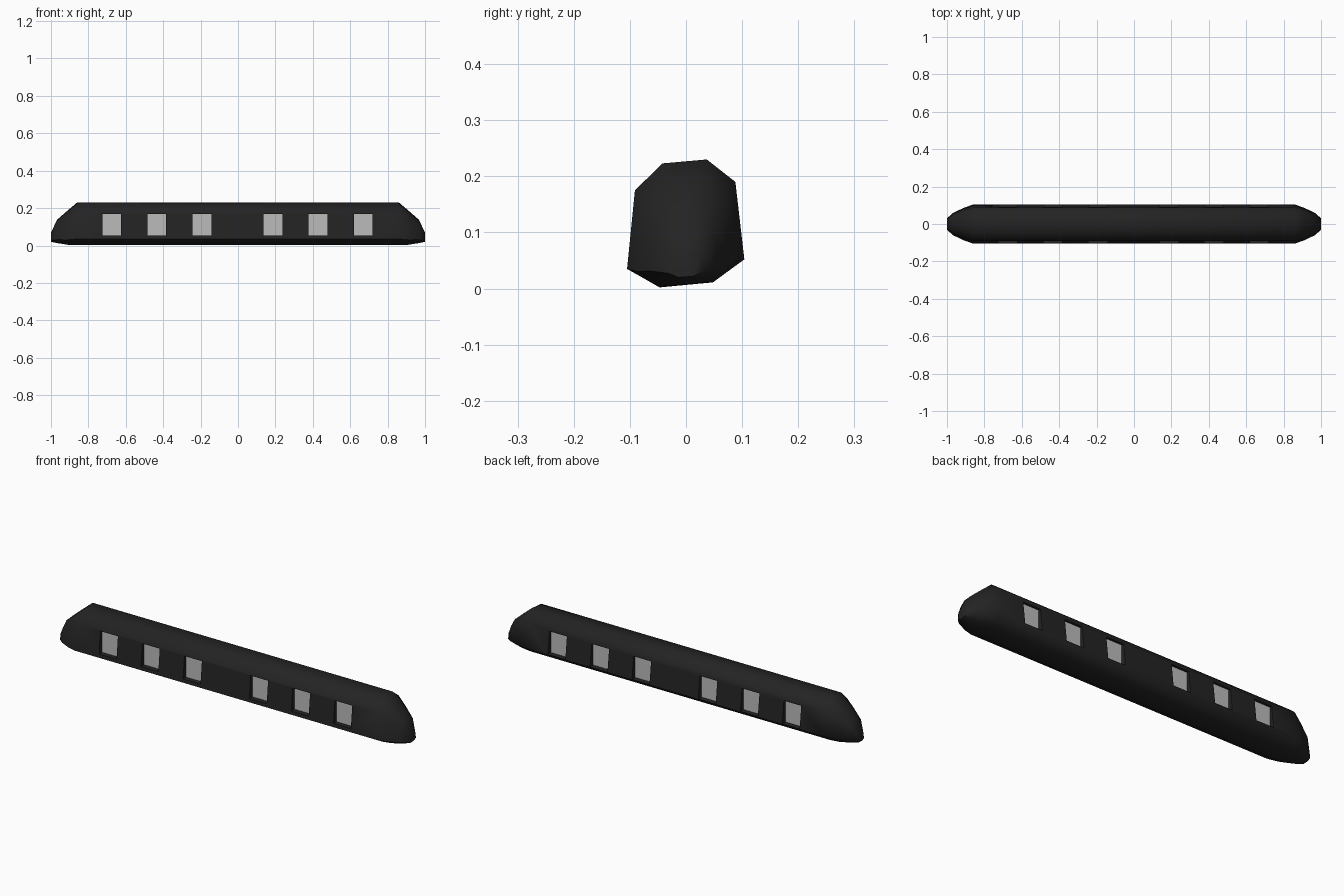
import bpy, bmesh, math

if "Cube" in bpy.data.objects:
    bpy.data.objects.remove(bpy.data.objects["Cube"])

# slightly rolled octagonal hull section (y, z)
SECTION = [(-0.105, 0.035), (-0.047, 0.002), (0.048, 0.011), (0.104, 0.052),
           (0.088, 0.19), (0.037, 0.23), (-0.042, 0.223), (-0.091, 0.175)]
# nose stations: x, width scale, bottom z, top z
NOSE = [(0.86, 1.0, 0.002, 0.23), (0.91, 0.83, 0.004, 0.188),
        (0.968, 0.57, 0.013, 0.137), (1.0, 0.29, 0.02, 0.068)]
WINDOW_X = [-0.675, -0.435, -0.193, 0.187, 0.428, 0.67]


def material(name, v):
    m = bpy.data.materials.new(name)
    m.diffuse_color = (v, v, v, 1)
    m.use_nodes = True
    m.node_tree.nodes["Principled BSDF"].inputs["Base Color"].default_value = m.diffuse_color
    return m


def mesh_object(name, bm, mat=None):
    bmesh.ops.recalc_face_normals(bm, faces=bm.faces)
    me = bpy.data.meshes.new(name)
    bm.to_mesh(me)
    bm.free()
    ob = bpy.data.objects.new(name, me)
    bpy.context.collection.objects.link(ob)
    if mat:
        me.materials.append(mat)
    return ob


def add_box(bm, x0, x1, y0, y1, z0, z1):
    r = bmesh.ops.create_cube(bm, size=1)
    for v in r["verts"]:
        v.co = (x0 if v.co.x < 0 else x1, y0 if v.co.y < 0 else y1,
                z0 if v.co.z < 0 else z1)


dark = material("dark_paint", 0.017)
grey = material("window_grey", 0.5)

# hull lofted from nose to nose
bm = bmesh.new()
stations = [(-x, w, b, t) for x, w, b, t in reversed(NOSE)] + NOSE
rings = [[bm.verts.new((x, y * w, b + (z - 0.002) / 0.228 * (t - b))) for y, z in SECTION]
         for x, w, b, t in stations]
for a, c in zip(rings, rings[1:]):
    for i in range(8):
        j = (i + 1) % 8
        bm.faces.new((a[i], a[j], c[j], c[i]))
bm.faces.new(rings[0])
bm.faces.new(rings[-1])
hull = mesh_object("train_hull", bm, dark)

# recesses and window panes on both sides
cut, panes = bmesh.new(), bmesh.new()
for x in WINDOW_X:
    for s in (-1, 1):
        add_box(cut, x - 0.05, x + 0.05, *sorted((s * 0.075, s * 0.2)), 0.053, 0.168)
        add_box(panes, x - 0.05, x + 0.05, *sorted((s * 0.07, s * 0.078)), 0.053, 0.168)
cutter = mesh_object("window_cutter", cut, dark)
cutter.hide_render = True
mesh_object("window_panes", panes, grey)

mod = hull.modifiers.new("window_recesses", "BOOLEAN")
mod.operation = "DIFFERENCE"
mod.solver = "EXACT"
mod.object = cutter
bpy.context.view_layer.objects.active = hull
hull.select_set(True)
bpy.ops.object.modifier_apply(modifier=mod.name)
bpy.data.objects.remove(cutter)

bpy.ops.object.shade_smooth_by_angle(angle=math.radians(62))
